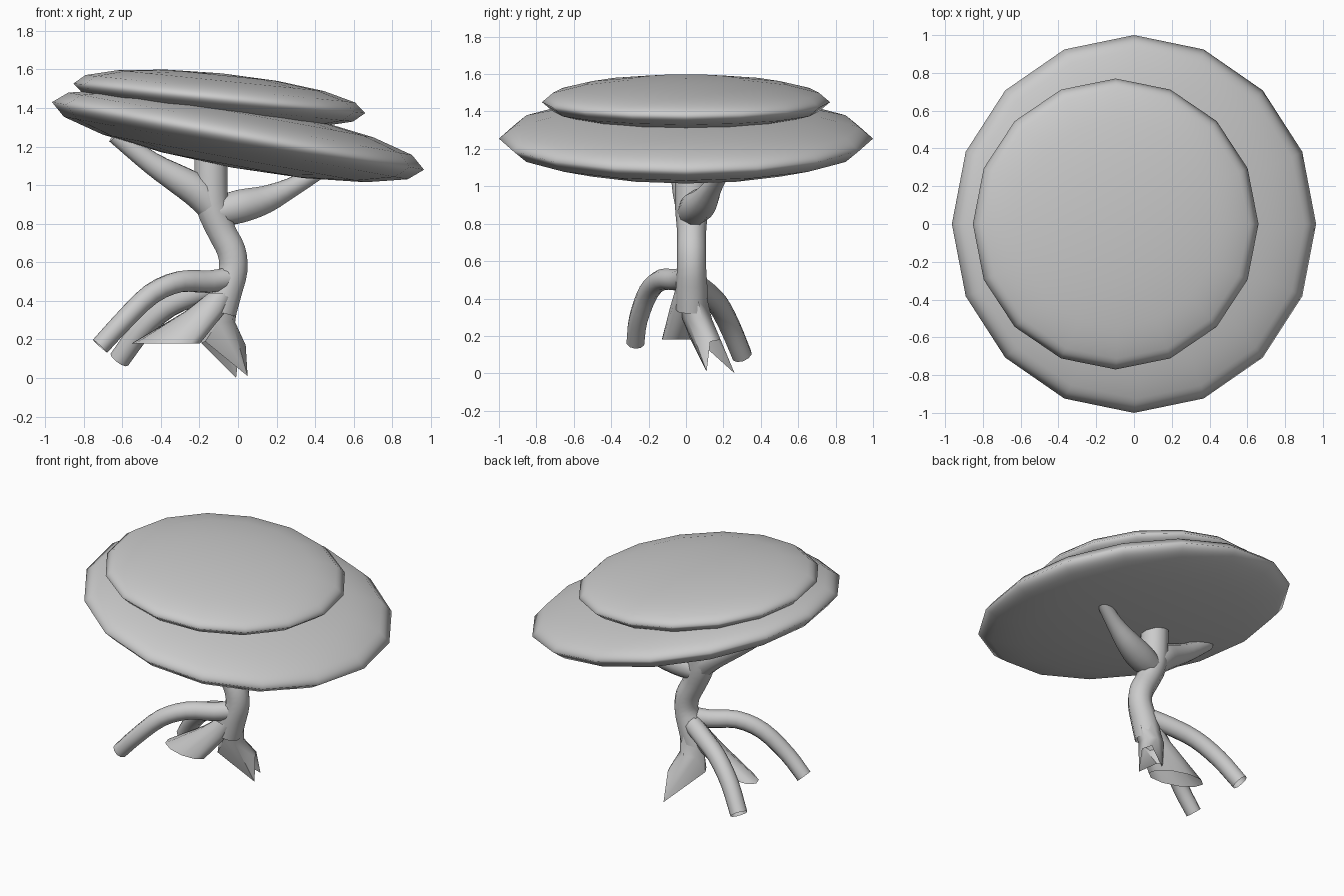
import bpy, bmesh, math
from mathutils import Vector

if "Cube" in bpy.data.objects:
    bpy.data.objects.remove(bpy.data.objects["Cube"])


def finish(name, bm, angle=60):
    bmesh.ops.recalc_face_normals(bm, faces=bm.faces)
    me = bpy.data.meshes.new(name)
    bm.to_mesh(me)
    bm.free()
    ob = bpy.data.objects.new(name, me)
    bpy.context.collection.objects.link(ob)
    bpy.ops.object.select_all(action='DESELECT')
    ob.select_set(True)
    bpy.context.view_layer.objects.active = ob
    bpy.ops.object.shade_smooth_by_angle(angle=math.radians(angle))
    return ob


def bridge(bm, a, b):
    n = len(a)
    for i in range(n):
        bm.faces.new((a[i], a[(i + 1) % n], b[(i + 1) % n], b[i]))


def catmull(p, steps=3):
    """Smooth path through (x, y, z, radius) points."""
    p = [Vector(q) for q in p]
    q = [2 * p[0] - p[1]] + p + [2 * p[-1] - p[-2]]
    out = []
    for i in range(1, len(q) - 2):
        a, b, c, d = q[i - 1:i + 3]
        for s in range(steps):
            t = s / steps
            out.append(0.5 * (2 * b + (c - a) * t + (2 * a - 5 * b + 4 * c - d) * t * t
                              + (3 * b - a - 3 * c + d) * t ** 3))
    return out + [p[-1]]


def tube(name, points, sides=10):
    """Open-ended tapering tube."""
    bm = bmesh.new()
    path = catmull(points)
    pos = [Vector(q[:3]) for q in path]
    u, prev = Vector((0, 1, 0)), None
    for i, c in enumerate(pos):
        t = (pos[min(i + 1, len(pos) - 1)] - pos[max(i - 1, 0)]).normalized()
        u = (u - t * u.dot(t)).normalized()
        v = t.cross(u)
        ring = [bm.verts.new(c + path[i][3] * (u * math.cos(k * math.tau / sides)
                                              + v * math.sin(k * math.tau / sides)))
                for k in range(sides)]
        if prev:
            bridge(bm, prev, ring)
        prev = ring
    return finish(name, bm)


def loft(name, *loops):
    bm = bmesh.new()
    rings = [[bm.verts.new(p) for p in lp] for lp in loops]
    for a, b in zip(rings, rings[1:]):
        bridge(bm, a, b)
    return finish(name, bm)


def circle(c, rx, ry, rot=0.0, n=10, start=0.0):
    cr, sr = math.cos(rot), math.sin(rot)
    out = []
    for k in range(n):
        a = start + k * math.tau / n
        x, y = rx * math.cos(a), ry * math.sin(a)
        out.append((c[0] + x * cr - y * sr, c[1] + x * sr + y * cr, c[2]))
    return out


def foliage(name, loc, scale, tilt):
    bm = bmesh.new()
    bmesh.ops.create_uvsphere(bm, u_segments=16, v_segments=8, radius=1)
    ob = finish(name, bm)
    ob.location, ob.scale = loc, scale
    ob.rotation_euler = (0, math.radians(tilt), 0)


# Two flattened, tilted foliage pads
foliage("lower_foliage", (0, 0, 1.255), (0.98, 1.0, 0.167), 10.3)
foliage("upper_foliage", (-0.097, 0, 1.45), (0.76, 0.77, 0.13), 5.8)

# Winding trunk and the two branches
tube("trunk", [(-0.09, 0.03, 0.34, 0.085), (-0.06, 0.03, 0.45, 0.085),
               (-0.025, 0.03, 0.56, 0.078), (-0.035, 0.03, 0.66, 0.078),
               (-0.085, 0.03, 0.76, 0.078), (-0.13, 0.03, 0.88, 0.088),
               (-0.14, 0.03, 1.0, 0.09), (-0.14, 0.035, 1.2, 0.09)])
tube("left_branch", [(-0.11, 0.03, 0.86, 0.08), (-0.2, 0.02, 0.96, 0.09),
                     (-0.31, 0.0, 1.03, 0.078), (-0.45, -0.02, 1.115, 0.06),
                     (-0.64, -0.05, 1.26, 0.045)])
tube("right_branch", [(-0.11, 0.03, 0.86, 0.08), (0.01, 0.06, 0.89, 0.09),
                      (0.14, 0.1, 0.925, 0.075), (0.28, 0.14, 0.99, 0.052),
                      (0.42, 0.19, 1.07, 0.04)])

# Two arching aerial roots, open at the tips
tube("front_root", [(-0.03, 0.02, 0.52, 0.06), (-0.15, -0.04, 0.5, 0.06),
                    (-0.3, -0.13, 0.5, 0.057), (-0.45, -0.2, 0.435, 0.055),
                    (-0.6, -0.255, 0.29, 0.052), (-0.715, -0.27, 0.165, 0.05)])
tube("back_root", [(-0.05, 0.03, 0.49, 0.06), (-0.2, 0.1, 0.44, 0.06),
                   (-0.36, 0.17, 0.37, 0.058), (-0.5, 0.235, 0.25, 0.057),
                   (-0.615, 0.3, 0.095, 0.055)])

# Flared hood-shaped root, cut level
loft("hood_root", circle((-0.08, 0.02, 0.44), 0.075, 0.08, -0.3),
     circle((-0.17, 0.0, 0.345), 0.11, 0.085, -0.3),
     circle((-0.373, -0.035, 0.18), 0.185, 0.085, -0.3))

# Torn base root with two pointed tips touching the ground
loft("pointed_root",
     circle((-0.07, 0.03, 0.42), 0.08, 0.08, n=6, start=-0.7),
     circle((-0.09, 0.06, 0.29), 0.08, 0.08, n=6, start=-0.7),
     [(0.05, 0.11, 0.01), (0.04, 0.13, 0.17), (0.01, 0.185, 0.18),
      (-0.01, 0.26, 0.0), (-0.19, 0.06, 0.18), (-0.17, 0.02, 0.19)])
